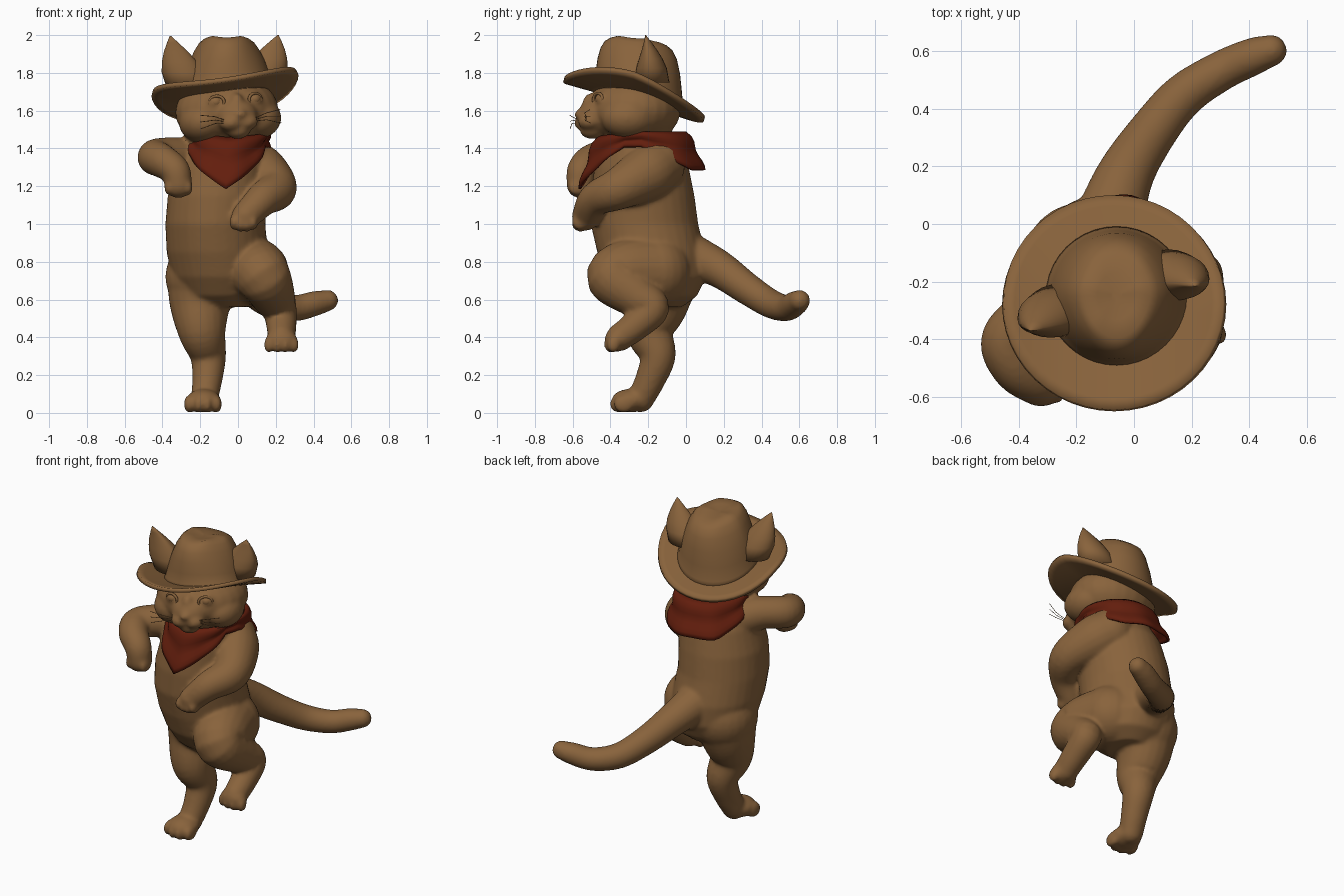
import bpy, bmesh, math
from mathutils import Vector, Matrix

if "Cube" in bpy.data.objects:
    bpy.data.objects.remove(bpy.data.objects["Cube"])

def material(name, col):
    m = bpy.data.materials.new(name)
    m.diffuse_color = (*col, 1)
    m.use_nodes = True
    m.node_tree.nodes["Principled BSDF"].inputs["Base Color"].default_value = m.diffuse_color
    return m

BROWN = material("warm_brown", (0.25, 0.125, 0.045))
RED = material("dark_red", (0.125, 0.013, 0.004))

# ---------- helpers ----------
def loft(bm, rings, caps=True):
    vs = [[bm.verts.new(p) for p in r] for r in rings]
    n = len(vs[0])
    for a, b in zip(vs, vs[1:]):
        for i in range(n):
            bm.faces.new((a[i], a[(i + 1) % n], b[(i + 1) % n], b[i]))
    if caps:
        bm.faces.new(vs[0][::-1])
        bm.faces.new(vs[-1])

def ball(bm, c, r, base=Matrix()):
    r = r if isinstance(r, tuple) else (r, r, r)
    m = base @ Matrix.Translation(c) @ Matrix.Diagonal((*r, 1))
    bmesh.ops.create_uvsphere(bm, u_segments=24, v_segments=16, radius=1, matrix=m)

def spline(pts, steps=6):
    p = [Vector(q) for q in pts]
    p = [2 * p[0] - p[1]] + p + [2 * p[-1] - p[-2]]
    out = []
    for i in range(1, len(p) - 2):
        a, b, c, d = p[i - 1:i + 3]
        for k in range(steps):
            t = k / steps
            out.append(0.5 * (2 * b + (c - a) * t + (2 * a - 5 * b + 4 * c - d) * t * t
                              + (3 * b - a - 3 * c + d) * t ** 3))
    return out + [p[-2]]

def limb(bm, pts, n=20):
    """Tube through (x, y, z, radius) points with rounded ends."""
    s = spline(pts)
    pos = [q.xyz for q in s]
    d0 = (pos[1] - pos[0]).normalized()
    side = d0.orthogonal().normalized()
    rings = []
    for i, c in enumerate(pos):
        d = (pos[min(i + 1, len(pos) - 1)] - pos[max(i - 1, 0)]).normalized()
        side = (side - d * side.dot(d)).normalized()
        up = d.cross(side)
        rings.append([c + s[i].w * (side * math.cos(a) + up * math.sin(a))
                      for a in (2 * math.pi * k / n for k in range(n))])
    loft(bm, rings)
    for e in (0, -1):
        ball(bm, pos[e], s[e].w)

def finish(bm, name, mat, thick=0):
    bmesh.ops.recalc_face_normals(bm, faces=bm.faces)
    me = bpy.data.meshes.new(name)
    bm.to_mesh(me)
    bm.free()
    for f in me.polygons:
        f.use_smooth = True
    me.materials.append(mat)
    ob = bpy.data.objects.new(name, me)
    bpy.context.collection.objects.link(ob)
    if thick:
        mod = ob.modifiers.new("thickness", 'SOLIDIFY')
        mod.thickness = thick
        mod.offset = 0
    return ob

def ellipse(c, rx, ry, n=32):
    return [Vector((c[0] + rx * math.cos(2 * math.pi * k / n),
                    c[1] + ry * math.sin(2 * math.pi * k / n), c[2])) for k in range(n)]

# ---------- body: all fleshy parts fused into one skin ----------
bm = bmesh.new()
torso = [(1.52, -.05, -.26, .17, .17), (1.42, -.07, -.25, .205, .2), (1.3, -.09, -.235, .24, .25),
         (1.15, -.11, -.23, .262, .275), (1.0, -.12, -.22, .265, .285), (.85, -.11, -.185, .268, .285),
         (.72, -.09, -.16, .26, .265), (.62, -.08, -.15, .22, .21), (.56, -.08, -.15, .13, .13)]
loft(bm, [ellipse((x, y, z), rx, ry) for z, x, y, rx, ry in torso])

# arms
limb(bm, [(-.2, -.22, 1.32, .13), (-.33, -.3, 1.36, .1), (-.435, -.4, 1.355, .096),
          (-.405, -.495, 1.335, .09), (-.335, -.55, 1.285, .08), (-.315, -.56, 1.21, .073)])
limb(bm, [(.06, -.15, 1.31, .145), (.13, -.22, 1.26, .145), (.2, -.36, 1.185, .112),
          (.13, -.48, 1.13, .09), (.04, -.53, 1.04, .075)])
# standing leg
limb(bm, [(-.18, -.13, .72, .205), (-.2, -.15, .58, .165), (-.19, -.19, .43, .128),
          (-.158, -.15, .3, .096), (-.163, -.19, .175, .08), (-.178, -.24, .075, .072)])
# raised leg
limb(bm, [(.04, -.16, .75, .19), (.1, -.31, .75, .17), (.14, -.38, .71, .145),
          (.19, -.25, .61, .115), (.22, -.18, .55, .092), (.23, -.27, .46, .08), (.23, -.35, .4, .073)])
# tail
limb(bm, [(-.09, 0, .84, .125), (-.03, .17, .765, .1), (.065, .32, .66, .085), (.17, .445, .58, .077),
          (.3, .53, .555, .07), (.41, .58, .58, .066), (.475, .602, .595, .056)])
# feet, hands and toes
ball(bm, (-.182, -.295, .065), (.092, .1, .062))
ball(bm, (.23, -.37, .385), (.085, .062, .062))
for k in (-1.5, -.5, .5, 1.5):
    out = abs(k) > 1
    ball(bm, (-.186 + k * .048, -.35 + .02 * out, .047), (.029, .055, .048))
    ball(bm, (.23 + k * .044, -.4 + .015 * out, .36), (.027, .034, .042))
    ball(bm, (-.315 + k * .034, -.575, 1.185 + .008 * out), (.024, .05, .042))
    ball(bm, (.03 + k * .034, -.56, 1.0 + .01 * out), (.025, .045, .042))

# head and muzzle, turned a little to the side
HEAD = (Matrix.Translation((-.06, -.28, 1.6)) @ Matrix.Rotation(math.radians(14), 4, 'Z')
        @ Matrix.Rotation(math.radians(-4), 4, 'Y'))
ball(bm, (0, 0, 0), (.275, .25, .185), HEAD)
ball(bm, (0, -.2, -.03), (.115, .1, .1), HEAD)
ball(bm, (0, -.225, -.105), (.065, .065, .045), HEAD)
ball(bm, (0, -.27, -.02), (.042, .05, .032), HEAD)
ball(bm, (0, -.225, .035), (.04, .05, .06), HEAD)
for s in (-1, 1):
    ball(bm, (s * .15, -.06, -.05), (.125, .15, .11), HEAD)
    ball(bm, (s * .042, -.25, -.062), (.062, .06, .045), HEAD)
    ball(bm, (s * .105, -.195, .052), (.045, .036, .04), HEAD)
body = finish(bm, "cat_body", BROWN)
rm = body.modifiers.new("fuse", 'REMESH')
rm.mode = 'VOXEL'
rm.voxel_size = 0.012
rm.use_smooth_shade = True
sm = body.modifiers.new("soften", 'SMOOTH')
sm.factor = 0.5
sm.iterations = 7

# eyes set in slim lids
for s, side in ((-1, "left"), (1, "right")):
    bm = bmesh.new()
    ball(bm, (s * .105, -.2, .053), (.034, .031, .03), HEAD)
    base = HEAD @ Matrix.Translation((s * .105, -.217, .053)) @ Matrix.Rotation(s * .4, 4, 'Z')
    rings = []
    for i in range(25):
        a = 2 * math.pi * i / 24
        rings.append([base @ Vector(((.04 + .008 * math.cos(b)) * math.cos(a), .008 * math.sin(b),
                                     (.032 + .008 * math.cos(b)) * math.sin(a)))
                      for b in (2 * math.pi * k / 8 for k in range(8))])
    loft(bm, rings, caps=False)
    finish(bm, side + "_eye", BROWN)

# whiskers
cu = bpy.data.curves.new("whiskers", 'CURVE')
cu.dimensions = '3D'
cu.bevel_depth = 0.0018
cu.bevel_resolution = 0
for s in (-1, 1):
    for k in (-1, 0, 1):
        sp = cu.splines.new('POLY')
        sp.points.add(2)
        for p, q in zip(sp.points, ((.07, -.27, -.055), (.14, -.3, -.04 + .012 * k), (.22, -.29, -.045 + .03 * k))):
            p.co = (*(HEAD @ Vector((s * q[0], q[1], q[2] + .006 * k))), 1)
cu.materials.append(BROWN)
bpy.context.collection.objects.link(bpy.data.objects.new("whiskers", cu))

# ears poking through the hat: cones with a hollow front
for name, b, t in (("left_ear", (-.26, -.3, 1.72), (-.358, -.37, 1.995)),
                   ("right_ear", (.12, -.18, 1.75), (.212, -.215, 2.0))):
    bm = bmesh.new()
    b, t = Vector(b), Vector(t)
    rings = []
    for f, w in ((0, 1), (.3, .97), (.5, .8), (.7, .54), (.87, .26), (1, .03)):
        ring = ellipse(b.lerp(t, f), .118 * w, .092 * w, 24)
        cy = b.lerp(t, f).y
        for p in ring:
            if p.y < cy:
                p.y = cy + (p.y - cy) * (1 - .6 * f)
        rings.append(ring)
    loft(bm, rings)
    finish(bm, name, BROWN)

# ---------- hat ----------
def plane(x, y):
    u, v = (x + .07) / .39, (y + .275) / .375
    return 1.66 + .14 * (x + .07) - .105 * v + .085 * u * u * (1 - .6 * max(0, v))

bm = bmesh.new()
rings = []
for r in (.5, .6, .7, .8, .9, 1):
    ring = ellipse((-.07, -.275, 0), .385 * r, .372 * r, 48)
    for p in ring:
        p.z = plane(p.x, p.y)
    rings.append(ring)
loft(bm, rings, caps=False)
finish(bm, "hat_brim", BROWN, .024)

# crown narrows toward a pinched, creased top
bm = bmesh.new()
rings = []
for s, h in ((1.06, -.03), (1, .1), (.97, .35), (.93, .62), (.86, .84), (.76, .96), (.62, 1), (.35, .96), (.1, .93)):
    ring = ellipse((-.06, -.25, 0), .24 * s, .235 * s, 40)
    for p in ring:
        front = max(0, -(p.y + .25) / .24)
        p.x = -.06 + (p.x + .06) * (1 - .2 * max(h, 0) * front - .22 * max(h, 0) ** 2)
        top = (1.995 - .42 * max(0, p.y + .22) - .2 * max(0, -.36 - p.y)
               - .35 * max(0, abs(p.x + .06) - .08))
        p.z = plane(p.x, p.y) * (1 - h) + top * h
    rings.append(ring)
loft(bm, rings)
finish(bm, "hat_crown", BROWN)

# ---------- bandana: pointed at the front, flared flap at the back ----------
bm = bmesh.new()
N, ROWS = 64, 8
rings = []
for j in range(ROWS + 1):
    t = j / ROWS
    ring = []
    for i in range(N):
        a = 2 * math.pi * i / N - math.pi
        q = abs(a) / (math.pi / 2)
        if q < 1:
            k = min(1, q / .75)
            low, reach = 1.185 + .225 * k, .325 - .085 * k
        else:
            w = min(1, (q - 1) / .6)
            low, reach = 1.41 - .125 * w, .24 + .085 * w
        high = 1.455 + .03 * min(q, 1)
        fold = .006 * math.sin(9 * a) * t + .008 * math.sin(t * 9)
        r = .23 * (1 - t ** .7) + reach * t ** .7 + fold
        ring.append(Vector((-.065 + .9 * r * math.sin(a) + .02 * (1 - t), -.235 - r * math.cos(a),
                            high + (low - high) * t)))
    rings.append(ring)
loft(bm, rings, caps=False)
finish(bm, "bandana", RED, .014)
